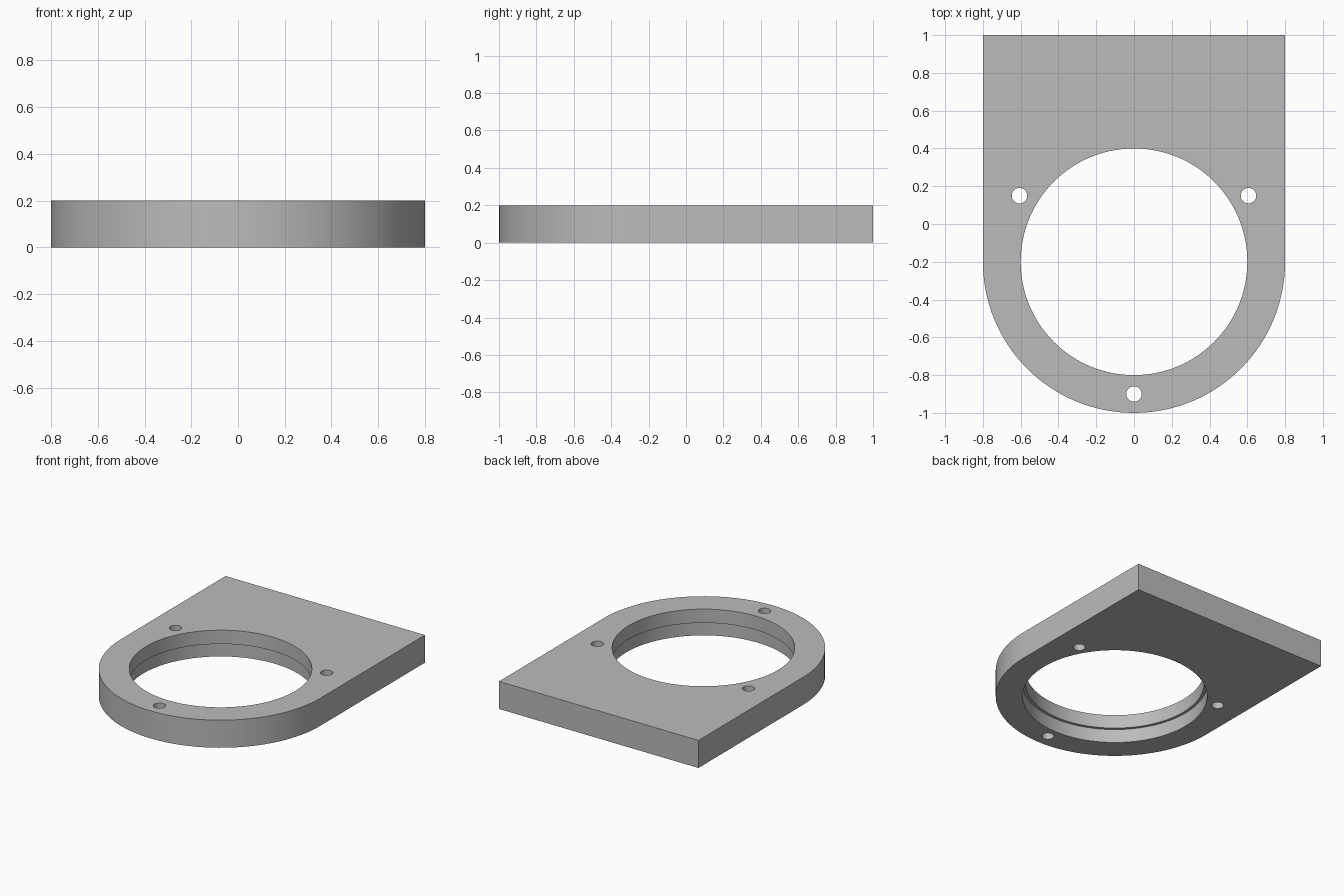
import bpy
import bmesh
from math import cos, sin, pi, radians

cube = bpy.data.objects.get("Cube")
if cube:
    bpy.data.objects.remove(cube, do_unlink=True)

THICK = 0.2
RING_Y = -0.2          # centre of the rounded end and of the bore
OUTER_R = 0.8

grey = bpy.data.materials.new("plain grey")
grey.use_nodes = True
colour = (0.5, 0.5, 0.5, 1)
grey.diffuse_color = colour
grey.node_tree.nodes["Principled BSDF"].inputs["Base Color"].default_value = colour


def prism(name, outline, z0, z1):
    """Extrude a closed xy outline from z0 up to z1."""
    bm = bmesh.new()
    base = bm.faces.new([bm.verts.new((x, y, z0)) for x, y in outline])
    top = bmesh.ops.extrude_face_region(bm, geom=[base])["geom"]
    verts = [v for v in top if isinstance(v, bmesh.types.BMVert)]
    bmesh.ops.translate(bm, verts=verts, vec=(0, 0, z1 - z0))
    bmesh.ops.recalc_face_normals(bm, faces=bm.faces)
    mesh = bpy.data.meshes.new(name)
    bm.to_mesh(mesh)
    bm.free()
    mesh.materials.append(grey)
    obj = bpy.data.objects.new(name, mesh)
    bpy.context.collection.objects.link(obj)
    return obj


def arc(x, y, r, start, end, steps):
    span = end - start
    angles = [start + span * i / steps for i in range(steps + 1)]
    return [(x + r * cos(a), y + r * sin(a)) for a in angles]


def circle(x, y, r, steps):
    return arc(x, y, r, 0, 2 * pi, steps)[:-1]


# Plate: square back, half-round front
outline = [(OUTER_R, 1), (-OUTER_R, 1)]
outline += arc(0, RING_Y, OUTER_R, pi, 2 * pi, 64)
plate = prism("mounting_plate", outline, 0, THICK)

# Main bore, with a slightly wider recess in the underside
cutters = [
    prism("bore_cutter", circle(0, RING_Y, 0.6, 128), -0.1, 0.3),
    prism("recess_cutter", circle(0, RING_Y, 0.62, 128), -0.1, THICK / 2),
]

# Three screw holes evenly spaced around the bore
for i in range(3):
    a = radians(30 + 120 * i)
    hole = circle(0.7 * cos(a), RING_Y + 0.7 * sin(a), 0.041, 32)
    cutters.append(prism("screw_hole_cutter", hole, -0.1, 0.3))

bpy.ops.object.select_all(action="DESELECT")
plate.select_set(True)
bpy.context.view_layer.objects.active = plate
for cutter in cutters:
    cutter.hide_render = True
    mod = plate.modifiers.new("cut", "BOOLEAN")
    mod.operation = "DIFFERENCE"
    mod.solver = "EXACT"
    mod.object = cutter
    bpy.ops.object.modifier_apply(modifier=mod.name)
    bpy.data.objects.remove(cutter, do_unlink=True)

bpy.ops.object.shade_smooth_by_angle(angle=radians(30))
